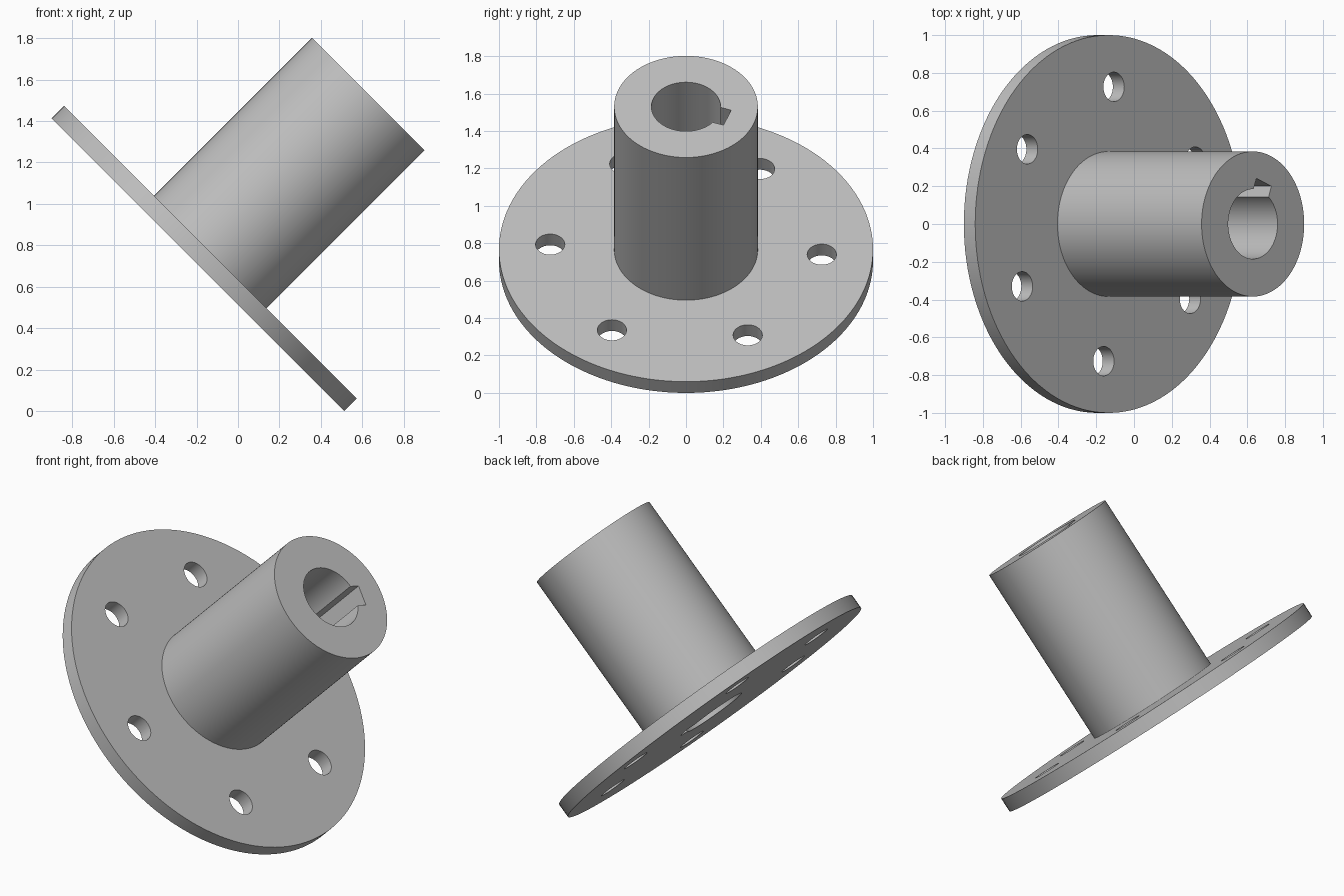
import bpy
from math import radians, cos, sin, pi
from mathutils import Matrix

cube = bpy.data.objects.get("Cube")
if cube:
    bpy.data.objects.remove(cube, do_unlink=True)

FLANGE_R, FLANGE_T = 1.0, 0.085
HUB_R, HUB_TOP = 0.384, 1.164
BORE_R = 0.185
BOLT_CIRCLE, BOLT_R, BOLTS = 0.727, 0.078, 6
KEY_WIDTH, KEY_REACH = 0.12, 0.236
SEGMENTS = 128

grey = bpy.data.materials.new("plain grey")
grey.use_nodes = True
colour = (0.52, 0.52, 0.52, 1)
grey.diffuse_color = colour
grey.node_tree.nodes["Principled BSDF"].inputs["Base Color"].default_value = colour


def lathe(name, profile):
    """Spin a closed (radius, height) profile around z."""
    n = len(profile)
    verts = [(r * cos(2 * pi * i / SEGMENTS), r * sin(2 * pi * i / SEGMENTS), z)
             for i in range(SEGMENTS) for r, z in profile]
    faces = []
    for i in range(SEGMENTS):
        a, b = i * n, (i + 1) % SEGMENTS * n
        for j in range(n):
            k = (j + 1) % n
            faces.append((a + j, b + j, b + k, a + k))
    mesh = bpy.data.meshes.new(name)
    mesh.from_pydata(verts, [], faces)
    obj = bpy.data.objects.new(name, mesh)
    bpy.context.collection.objects.link(obj)
    return obj


def cut(target, cutter):
    """Subtract the cutter, then discard it."""
    cutter.hide_render = True
    mod = target.modifiers.new("cut", "BOOLEAN")
    mod.operation, mod.solver, mod.object = "DIFFERENCE", "EXACT", cutter
    bpy.context.view_layer.objects.active = target
    bpy.ops.object.modifier_apply(modifier=mod.name)
    bpy.data.objects.remove(cutter, do_unlink=True)


# Flange and hub turned as one piece, with the bore through it
body = lathe("flanged_hub", [
    (BORE_R, 0), (FLANGE_R, 0), (FLANGE_R, FLANGE_T),
    (HUB_R, FLANGE_T), (HUB_R, HUB_TOP), (BORE_R, HUB_TOP)])
body.data.materials.append(grey)

# Bolt holes
for i in range(BOLTS):
    angle = radians(87 + 360 / BOLTS * i)
    bpy.ops.mesh.primitive_cylinder_add(
        vertices=48, radius=BOLT_R, depth=4 * FLANGE_T,
        location=(BOLT_CIRCLE * cos(angle), BOLT_CIRCLE * sin(angle), FLANGE_T / 2))
    cut(body, bpy.context.object)

# Keyway along the bore
angle = radians(69.5)
inner = BORE_R * 0.6
mid = (inner + KEY_REACH) / 2
bpy.ops.mesh.primitive_cube_add(
    size=1, location=(mid * cos(angle), mid * sin(angle), HUB_TOP / 2),
    rotation=(0, 0, angle))
key = bpy.context.object
key.scale = (KEY_REACH - inner, KEY_WIDTH, HUB_TOP * 1.2)
cut(body, key)

# Tilt the part so it rests on the flange rim
half = FLANGE_R * sin(pi / 4)
shift = (FLANGE_R - HUB_R - HUB_TOP) * sin(pi / 4) / 2
body.data.transform(Matrix.Translation((shift, 0, half)) @ Matrix.Rotation(pi / 4, 4, "Y"))

bpy.ops.object.select_all(action="DESELECT")
body.select_set(True)
bpy.context.view_layer.objects.active = body
bpy.ops.object.shade_smooth_by_angle(angle=radians(30))
